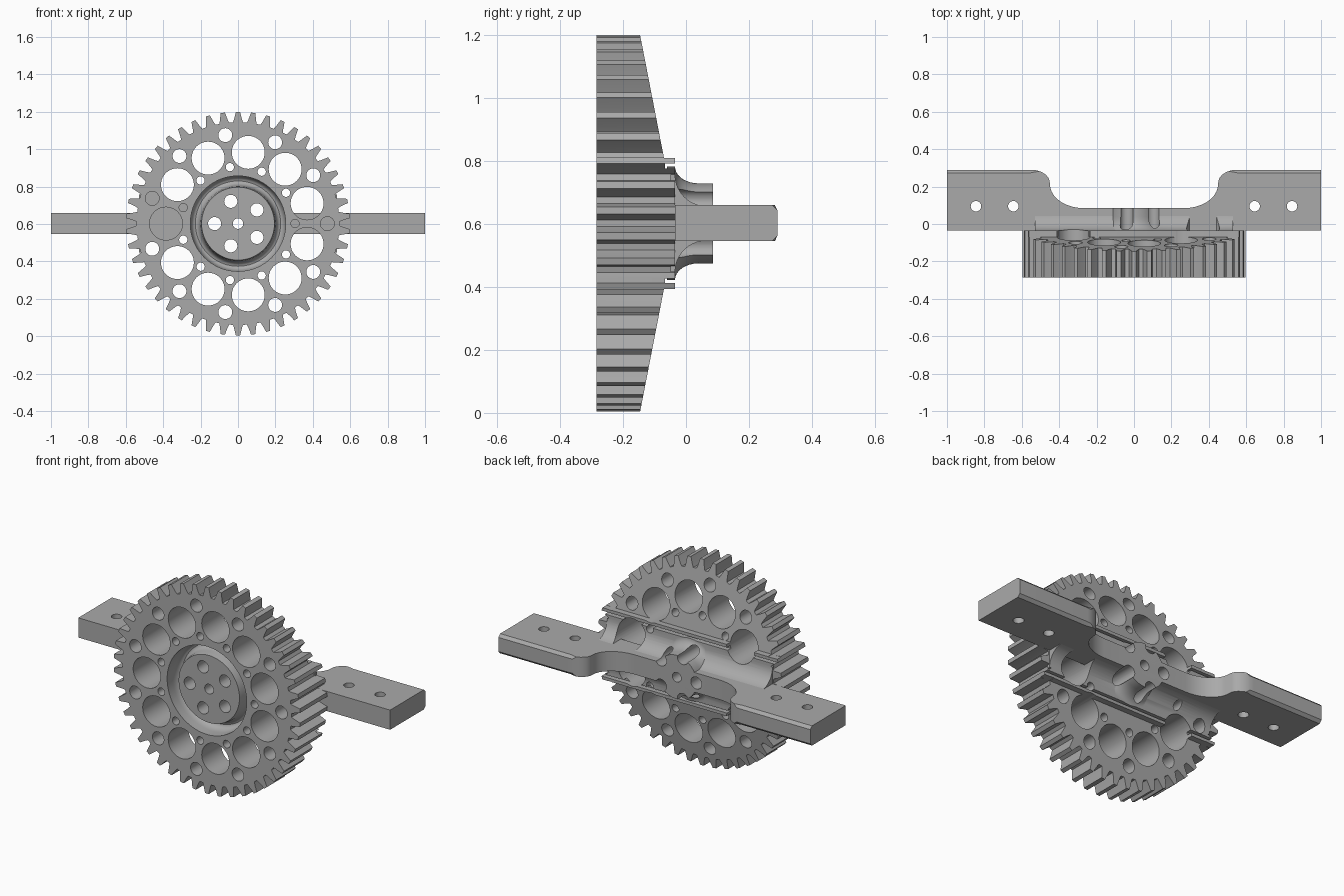
import bpy, bmesh, math
from mathutils import Matrix, Vector

cube = bpy.data.objects.get("Cube")
if cube:
    bpy.data.objects.remove(cube)

CZ = 0.602          # height of the gear axis
FRONT, BACK = -0.285, -0.035

grey = bpy.data.materials.new("plain grey")
grey.use_nodes = True
grey.diffuse_color = (0.4, 0.4, 0.4, 1)
grey.node_tree.nodes["Principled BSDF"].inputs["Base Color"].default_value = (0.4, 0.4, 0.4, 1)


def finish(bm, name):
    bmesh.ops.recalc_face_normals(bm, faces=bm.faces)
    me = bpy.data.meshes.new(name)
    bm.to_mesh(me)
    bm.free()
    me.materials.append(grey)
    ob = bpy.data.objects.new(name, me)
    bpy.context.collection.objects.link(ob)
    return ob


def prism(name, outline, direction):
    """Extrude a closed 3D outline along a direction."""
    bm = bmesh.new()
    face = bm.faces.new([bm.verts.new(p) for p in outline])
    ext = bmesh.ops.extrude_face_region(bm, geom=[face])
    bmesh.ops.translate(bm, vec=Vector(direction),
                        verts=[v for v in ext["geom"] if isinstance(v, bmesh.types.BMVert)])
    return finish(bm, name)


def lathe(name, profile, steps=72):
    """Revolve a closed (radius, y) profile around the gear axis."""
    bm = bmesh.new()
    rings = []
    for i in range(steps):
        a = math.tau * i / steps
        rings.append([bm.verts.new((r * math.cos(a), y, CZ + r * math.sin(a))) for r, y in profile])
    n = len(profile)
    for i in range(steps):
        a, b = rings[i], rings[(i + 1) % steps]
        for j in range(n):
            k = (j + 1) % n
            bm.faces.new((a[j], a[k], b[k], b[j]))
    bmesh.ops.remove_doubles(bm, verts=bm.verts, dist=1e-5)
    bmesh.ops.dissolve_degenerate(bm, edges=bm.edges, dist=1e-5)
    return finish(bm, name)


def drills(name, holes):
    """Cutter made of cylinders along y: (x, z, radius, y start, y end)."""
    bm = bmesh.new()
    for x, z, r, y0, y1 in holes:
        m = Matrix.Translation((x, (y0 + y1) / 2, z)) @ Matrix.Rotation(math.pi / 2, 4, 'X')
        bmesh.ops.create_cone(bm, cap_ends=True, segments=40, radius1=r, radius2=r,
                              depth=y1 - y0, matrix=m)
    return finish(bm, name)


def boolean(ob, other, op, keep=False):
    mod = ob.modifiers.new("cut", 'BOOLEAN')
    mod.operation, mod.object, mod.solver = op, other, 'EXACT'
    bpy.context.view_layer.objects.active = ob
    bpy.ops.object.modifier_apply(modifier=mod.name)
    if not keep:
        bpy.data.objects.remove(other)


def smooth(ob):
    bpy.ops.object.select_all(action='DESELECT')
    ob.select_set(True)
    bpy.context.view_layer.objects.active = ob
    bpy.ops.object.shade_smooth_by_angle(angle=math.radians(28))


# Toothed wheel
TEETH = 46
pitch = math.tau / TEETH
outline = []
for i in range(TEETH):
    for frac, r in ((-0.36, 0.542), (-0.27, 0.56), (-0.14, 0.598), (0.14, 0.598), (0.27, 0.56), (0.36, 0.542)):
        a = math.pi / 2 + (i + frac) * pitch
        outline.append((r * math.cos(a), FRONT, CZ + r * math.sin(a)))
gear = prism("gear_wheel", outline, (0, BACK - FRONT + 0.05, 0))

# Back of the wheel: two slopes, two ribs and a flat middle band
half = [(-0.15, 0.62), (-0.07, 0.208), (BACK, 0.208), (BACK, 0.19), (-0.066, 0.19), (-0.066, 0.175), (BACK, 0.175)]
side = [(-0.4, 0.62)] + half + [(y, -z) for y, z in reversed(half)] + [(-0.4, -0.62)]
wedge = prism("wedge_cutter", [(-1, y, CZ + z) for y, z in side], (2, 0, 0))
boolean(gear, wedge, 'INTERSECT')

# Ring groove and slightly sunken centre on the front
arc = [(0.228 + 0.027 * math.cos(a), -0.235 + 0.05 * math.sin(a))
       for a in (math.pi * i / 10 for i in range(11))]
groove = lathe("groove_cutter", [(0, -0.4), (0.255, -0.4)] + arc + [(0.195, -0.265), (0, -0.265)])
boolean(gear, groove, 'DIFFERENCE')

# Concave fillet running along the arm
sweep = [(0.065 - 0.1 * math.cos(a), 0.155 - 0.1 * math.sin(a))
         for a in (math.pi / 2 * i / 10 for i in range(11))]
fillet_side = [(-0.05, 0.155)] + sweep + [(y, -z) for y, z in reversed(sweep)] + [(-0.05, -0.155)]
fillet = prism("arm_fillet", [(-0.53, y, CZ + z) for y, z in fillet_side], (1.06, 0, 0))
boolean(gear, fillet, 'UNION')

# Flared hub
flare = [(0.18 - 0.053 * math.sin(a), 0.04 - 0.075 * math.cos(a))
         for a in (math.pi / 2 * i / 8 for i in range(9))]
hub = lathe("hub", [(0, -0.06), (0.18, -0.06)] + flare + [(0.127, 0.085), (0, 0.085)])
boolean(gear, hub, 'UNION')


def ring(count, radius, r, start, blind=()):
    holes = []
    for i in range(count):
        a = start + math.tau * i / count
        end = -0.06 if i in blind else 0.2
        holes.append((radius * math.cos(a), CZ + radius * math.sin(a), r, -0.4, end))
    return holes


# Lightening holes; those over the arm stop short
big = drills("big_drill", ring(11, 0.385, 0.088, math.pi, (0,)))
small = drills("small_drill", ring(11, 0.478, 0.037, 0, (0, 5)) + ring(11, 0.305, 0.022, 0, (0, 5)))
boolean(gear, big, 'DIFFERENCE')
boolean(gear, small, 'DIFFERENCE')

# Cross arm with raised ends
curve = [(0.27, 0.085)]
for i in range(1, 9):
    a = math.radians(10 * i)
    curve.append((0.27 + 0.18 * math.sin(a), 0.085 + 0.13 * (1 - math.cos(a))))
for i in range(7):
    a = math.radians(80 - 80 * i / 6)
    curve.append((0.55 - 0.1 * math.sin(a), 0.22 + 0.07 * math.cos(a)))
right = curve + [(1, 0.29), (1, BACK)]
left = [(-x, y) for x, y in reversed(right)]
arm = prism("cross_arm", [(x, y, 0.546) for x, y in left + right], (0, 0, 0.114))

# Chamfer the rear edges of the raised ends
bm = bmesh.new()
bm.from_mesh(arm.data)
rear = [e for e in bm.edges if all(v.co.y > 0.285 for v in e.verts)
        and abs(e.verts[0].co.z - e.verts[1].co.z) < 0.01]
bmesh.ops.bevel(bm, geom=rear, offset=0.016, segments=1, affect='EDGES')
bm.to_mesh(arm.data)
bm.free()

# Bolt holes through the arm ends
bm = bmesh.new()
for x in (-0.845, -0.645, 0.645, 0.845):
    bmesh.ops.create_cone(bm, cap_ends=True, segments=32, radius1=0.028, radius2=0.028,
                          depth=0.4, matrix=Matrix.Translation((x, 0.095, CZ)))
boolean(arm, finish(bm, "bolt_cutter"), 'DIFFERENCE')

# Hub holes pass through wheel and arm
hub_holes = drills("hub_drill", ring(5, 0.125, 0.035, math.pi) + [(0, CZ, 0.028, -0.4, 0.2)])
boolean(gear, hub_holes, 'DIFFERENCE', keep=True)
boolean(arm, hub_holes, 'DIFFERENCE')

for part in (gear, arm):
    smooth(part)
